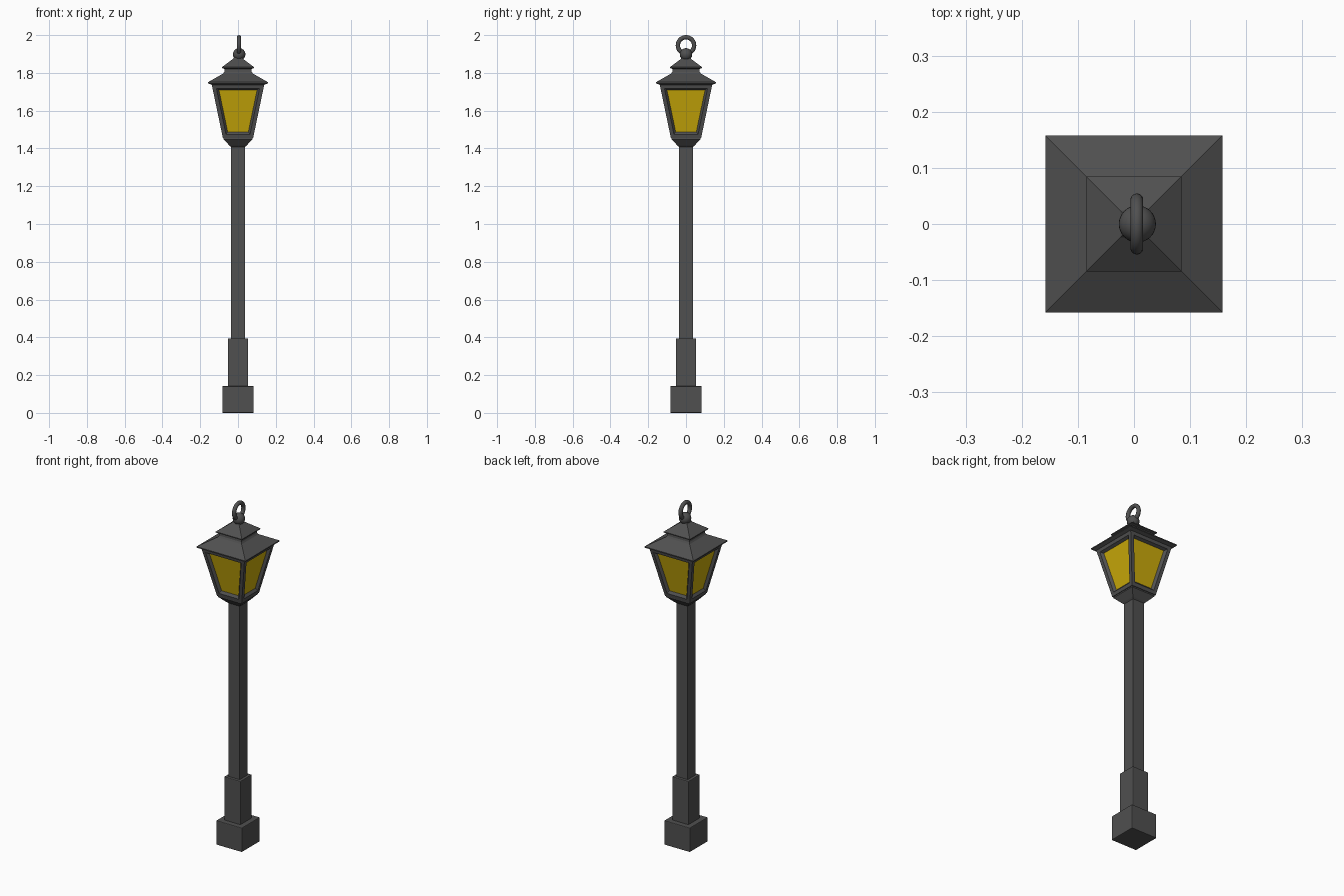
import bpy, bmesh, math

if "Cube" in bpy.data.objects:
    bpy.data.objects.remove(bpy.data.objects["Cube"])

def material(name, rgb):
    m = bpy.data.materials.new(name)
    m.diffuse_color = (*rgb, 1)
    m.use_nodes = True
    m.node_tree.nodes["Principled BSDF"].inputs["Base Color"].default_value = m.diffuse_color
    return m

metal = material("dark grey metal", (0.08, 0.08, 0.08))
amber = material("amber glass", (0.60, 0.41, 0.003))

def square_loft(name, rings, bevel=0.0):
    """Square cross-sections (half width, z) joined into a closed solid."""
    bm = bmesh.new()
    loops = [[bm.verts.new((sx * h, sy * h, z))
              for sx, sy in ((-1, -1), (1, -1), (1, 1), (-1, 1))] for h, z in rings]
    for a, b in zip(loops, loops[1:]):
        for i in range(4):
            j = (i + 1) % 4
            bm.faces.new((a[i], a[j], b[j], b[i]))
    bm.faces.new(loops[0][::-1])
    bm.faces.new(loops[-1])
    me = bpy.data.meshes.new(name)
    bm.to_mesh(me)
    bm.free()
    me.materials.append(metal)
    ob = bpy.data.objects.new(name, me)
    bpy.context.collection.objects.link(ob)
    if bevel:
        mod = ob.modifiers.new("edge", 'BEVEL')
        mod.width = bevel
        mod.segments = 2
    return ob

# Base, collar and post
square_loft("base_block", [(0.083, 0), (0.083, 0.142)], 0.004)
square_loft("post_collar", [(0.053, 0.13), (0.053, 0.395)], 0.004)
square_loft("post", [(0.037, 0.38), (0.037, 1.42)])

# Lantern: cup under the housing, then the tapered housing
square_loft("lantern_cup", [(0.037, 1.408), (0.045, 1.415), (0.076, 1.448), (0.076, 1.458)])
lantern = square_loft("lantern_housing", [(0.080, 1.455), (0.139, 1.738)])
lantern.data.materials.append(amber)
bm = bmesh.new()
bm.from_mesh(lantern.data)
bm.normal_update()
sides = [f for f in bm.faces if abs(f.normal.z) < 0.7]
# Flat frame, sloped reveal, recessed glass
bmesh.ops.inset_individual(bm, faces=sides, thickness=0.020, use_even_offset=True)
bmesh.ops.inset_individual(bm, faces=sides, thickness=0.011, depth=-0.014, use_even_offset=True)
for f in sides:
    f.material_index = 1
bm.to_mesh(lantern.data)
bm.free()

# Two-tier roof
square_loft("lower_roof", [(0.128, 1.732), (0.158, 1.745), (0.158, 1.751),
                           (0.078, 1.797), (0.072, 1.806), (0.070, 1.828)])
square_loft("upper_roof", [(0.066, 1.820), (0.085, 1.825), (0.085, 1.830),
                           (0.024, 1.876), (0.018, 1.888)])

# Ball finial and hanging ring
bpy.ops.mesh.primitive_uv_sphere_add(segments=32, ring_count=16, radius=0.033,
                                     location=(0.006, 0, 1.898))
ball = bpy.context.object
ball.name = "finial_ball"
bpy.ops.mesh.primitive_torus_add(major_radius=0.043, minor_radius=0.0115,
                                 major_segments=40, minor_segments=14,
                                 location=(0.005, 0, 1.9455),
                                 rotation=(0, math.pi / 2, 0))
ring = bpy.context.object
ring.name = "hanging_ring"
for ob in (ball, ring):
    ob.data.materials.append(metal)
    ob.data.shade_smooth()
